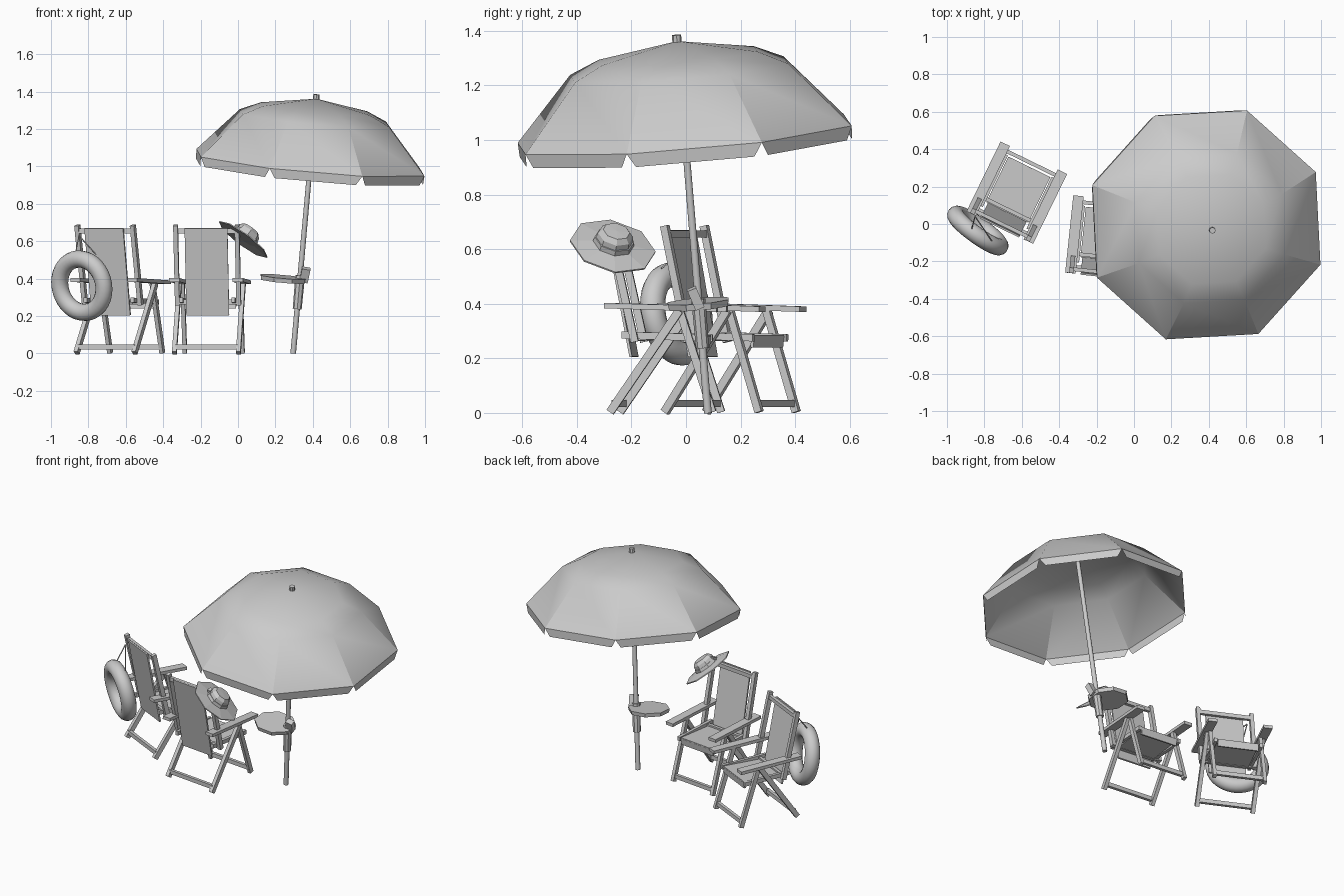
import bpy, bmesh, math
from mathutils import Matrix, Vector

if "Cube" in bpy.data.objects:
    bpy.data.objects.remove(bpy.data.objects["Cube"])


def finish(bm, name, M, smooth=None):
    bmesh.ops.transform(bm, matrix=M, verts=bm.verts)
    bmesh.ops.recalc_face_normals(bm, faces=bm.faces)
    me = bpy.data.meshes.new(name)
    bm.to_mesh(me)
    bm.free()
    ob = bpy.data.objects.new(name, me)
    bpy.context.collection.objects.link(ob)
    if smooth:
        bpy.ops.object.select_all(action='DESELECT')
        ob.select_set(True)
        bpy.context.view_layer.objects.active = ob
        bpy.ops.object.shade_smooth_by_angle(angle=math.radians(smooth))
    return ob


def bar(name, M, a, b, w, t):
    """Box from a to b; w is its size across x (or y when it runs along x)."""
    a, b = Vector(a), Vector(b)
    d = b - a
    z = d.normalized()
    s = Vector((0, 1, 0)) if abs(z.x) > 0.9 else Vector((1, 0, 0))
    y = z.cross(s).normalized()
    x = y.cross(z)
    R = Matrix((x, y, z)).transposed().to_4x4()
    bm = bmesh.new()
    bmesh.ops.create_cube(bm, size=1)
    bmesh.ops.scale(bm, vec=(w, t, d.length), verts=bm.verts)
    return finish(bm, name, M @ Matrix.Translation((a + b) / 2) @ R)


def lathe(name, M, profile, n, phase=0.0, smooth=None, sx=1, sy=1):
    """Revolve (radius, height) points with n sides; radius 0 closes to a point."""
    bm = bmesh.new()
    rings = []
    for r, h in profile:
        k = n if r else 1
        rings.append([bm.verts.new((sx * r * math.cos(phase + i * math.tau / n),
                                    sy * r * math.sin(phase + i * math.tau / n), h))
                      for i in range(k)])
    for p, q in zip(rings, rings[1:]):
        for i in range(n):
            j = (i + 1) % n
            vs = [p[i % len(p)], p[j % len(p)], q[j % len(q)], q[i % len(q)]]
            bm.faces.new(list(dict.fromkeys(vs)))
    return finish(bm, name, M, smooth)


def frame(origin, axis):
    """Matrix with z along axis and x near world x."""
    z = Vector(axis).normalized()
    y = z.cross(Vector((1, 0, 0))).normalized()
    x = y.cross(z)
    return Matrix.Translation(origin) @ Matrix((x, y, z)).transposed().to_4x4()


def chair(tag, x, y, deg):
    M = Matrix.Translation((x, y, 0)) @ Matrix.Rotation(math.radians(deg), 4, 'Z')

    def b(name, *args):
        bar(tag + name, M, *args)
    for s in (-1, 1):
        u = s * 0.165
        b("back_upright", (u, 0.005, 0.685), (u, 0.10, 0.26), 0.024, 0.028)
        b("rear_leg", (s * 0.172, 0.01, 0.003), (s * 0.172, 0.265, 0.375), 0.024, 0.03)
        b("front_leg", (s * 0.155, 0.385, 0.003), (s * 0.155, 0.265, 0.375), 0.022, 0.028)
        b("seat_rail", (s * 0.14, 0.05, 0.285), (s * 0.14, 0.355, 0.275), 0.02, 0.026)
        b("armrest", (s * 0.17, -0.01, 0.393), (s * 0.17, 0.405, 0.38), 0.056, 0.02)
    # cross bars
    b("top_bar", (-0.165, 0.012, 0.655), (0.165, 0.012, 0.655), 0.02, 0.025)
    b("seat_rear_bar", (-0.165, 0.095, 0.275), (0.165, 0.095, 0.275), 0.02, 0.025)
    b("rear_foot_bar", (-0.17, 0.025, 0.035), (0.17, 0.025, 0.035), 0.02, 0.026)
    b("front_foot_bar", (-0.155, 0.373, 0.035), (0.155, 0.373, 0.035), 0.02, 0.026)
    # fabric
    b("back_sling", (0, -0.008, 0.67), (0, 0.08, 0.205), 0.23, 0.01)
    b("seat_sling", (0, 0.08, 0.27), (0, 0.35, 0.28), 0.25, 0.012)
    b("seat_front_flap", (0, 0.345, 0.28), (0, 0.34, 0.24), 0.25, 0.012)


chair("left_chair_", -0.713, -0.01, -26)
chair("right_chair_", -0.17, -0.27, -6)

# umbrella pole, leaning
AX = (0.125, -0.115, 1.385)
U = frame((0.295, 0.08, 0), AX)
lathe("pole", U, [(0, 0), (0.015, 0.0), (0.013, 1.36), (0, 1.36)], 10, smooth=40)
lathe("pole_cap", U, [(0, 1.355), (0.017, 1.355), (0.017, 1.395), (0, 1.395)], 8)
lathe("pole_sleeve", U, [(0, 0.24), (0.024, 0.24), (0.026, 0.42), (0, 0.42)], 8)

# canopy with eight gores
PH = math.radians(25.4)
lathe("canopy", U, [(0, 1.372), (0.31, 1.318), (0.425, 1.268), (0.65, 1.028)], 8, PH, 30)

# valance flaps, notched at each corner
bm = bmesh.new()
for i in range(8):
    a, c = (Vector((math.cos(PH + k * math.tau / 8), math.sin(PH + k * math.tau / 8), 0))
            for k in (i, i + 1))
    pts = [(0.65, 0, 1.028), (0.65, 1, 1.028), (0.648, 0.94, 0.978), (0.648, 0.06, 0.978)]
    bm.faces.new([bm.verts.new(a.lerp(c, t) * r + Vector((0, 0, h))) for r, t, h in pts])
finish(bm, "canopy_valance", U)

# tray table on the pole, with its clamp
T = frame((0.24, 0.045, 0.398), AX)
lathe("tray", T, [(0, -0.012), (0.125, -0.012), (0.13, 0.012), (0, 0.012)], 8,
      math.pi / 8, sx=1.0, sy=0.93)
bar("tray_clamp", Matrix.Identity(4), (0.35, 0.05, 0.385), (0.365, 0.02, 0.455), 0.045, 0.035)

# swim ring leaning on the left chair
n = Vector((0.58, 0.80, 0.17)).normalized()
bpy.ops.mesh.primitive_torus_add(major_segments=36, minor_segments=14,
                                 major_radius=0.145, minor_radius=0.046)
ring = bpy.context.object
ring.name = "swim_ring"
ring.matrix_world = frame((-0.835, -0.035, 0.362), n)
bpy.ops.object.shade_smooth_by_angle(angle=math.radians(60))
for dx in (-0.05, 0.06):
    bar("ring_cord", Matrix.Identity(4), (-0.85, 0.04, 0.63),
        (-0.82 + dx, -0.06 - dx * 0.5, 0.53), 0.005, 0.005)

# sun hat on the right chair
H = frame((0.03, -0.268, 0.612), (0.58, 0.2, 0.79))
lathe("hat_brim", H, [(0, 0.004), (0.07, 0.004), (0.16, -0.006), (0.16, 0.0),
                      (0.07, 0.012), (0, 0.012)], 8, 0.2)
lathe("hat_band", H, [(0.077, 0.008), (0.074, 0.03), (0.066, 0.03)], 8, 0.2)
lathe("hat_crown", H, [(0.073, 0.008), (0.066, 0.05), (0.05, 0.068), (0, 0.07)], 8, 0.2)
